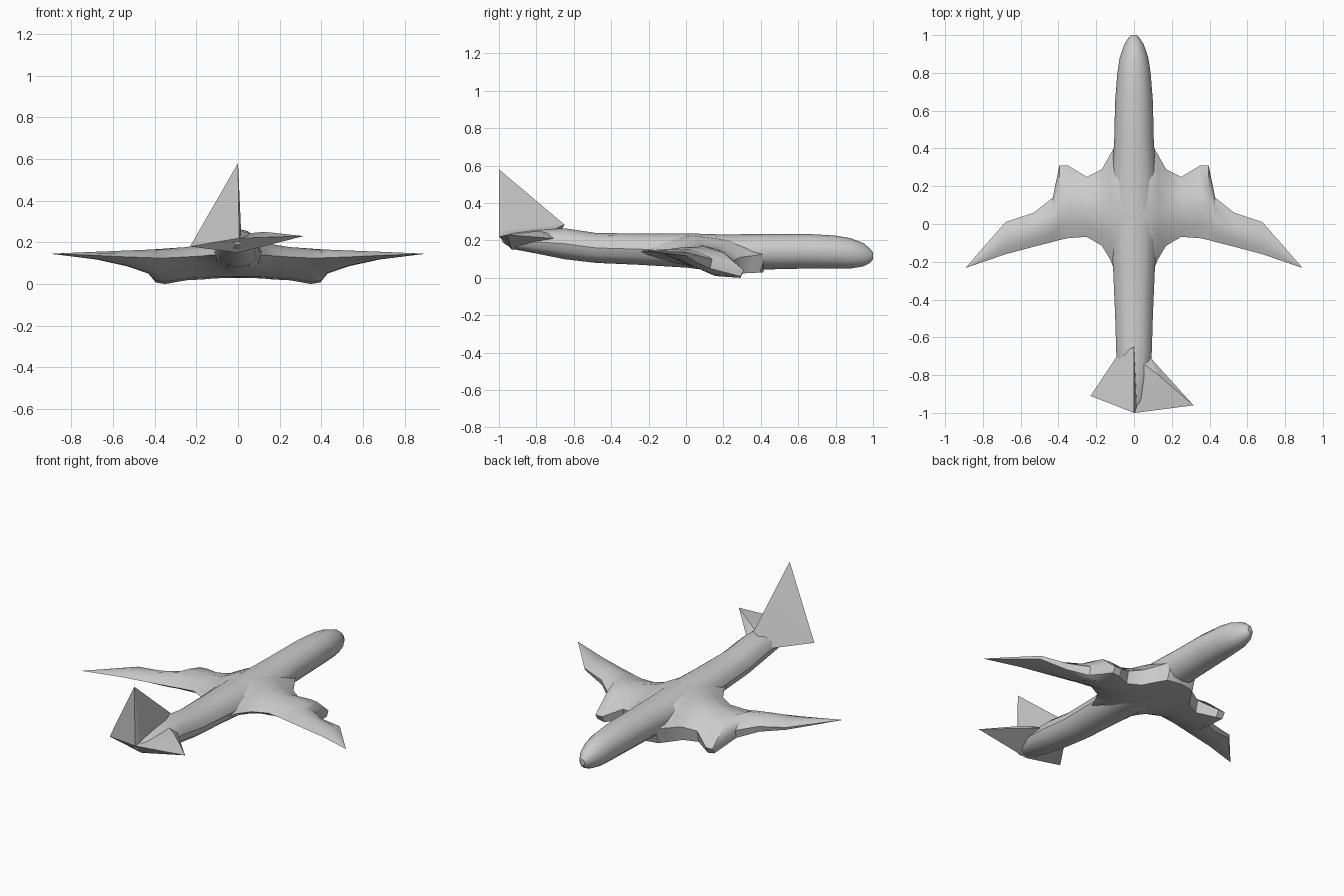
import bpy, bmesh, math
from mathutils import Vector

cube = bpy.data.objects.get("Cube")
if cube:
    bpy.data.objects.remove(cube, do_unlink=True)

grey = bpy.data.materials.new("light grey")
grey.use_nodes = True
colour = (0.6, 0.6, 0.6, 1)
grey.diffuse_color = colour
grey.node_tree.nodes["Principled BSDF"].inputs["Base Color"].default_value = colour


def finish(name, bm, angle):
    bmesh.ops.recalc_face_normals(bm, faces=bm.faces)
    mesh = bpy.data.meshes.new(name)
    bm.to_mesh(mesh)
    bm.free()
    mesh.materials.append(grey)
    obj = bpy.data.objects.new(name, mesh)
    bpy.context.collection.objects.link(obj)
    bpy.ops.object.select_all(action='DESELECT')
    obj.select_set(True)
    bpy.context.view_layer.objects.active = obj
    bpy.ops.object.shade_smooth_by_angle(angle=math.radians(angle))
    return obj


def loft(name, rings, angle):
    """Skin a row of closed rings and cap both ends."""
    bm = bmesh.new()
    rows = [[bm.verts.new(p) for p in ring] for ring in rings]
    n = len(rows[0])
    for a, b in zip(rows, rows[1:]):
        for i in range(n):
            j = (i + 1) % n
            bm.faces.new((a[i], a[j], b[j], b[i]))
    bm.faces.new(rows[0])
    bm.faces.new(rows[-1])
    bmesh.ops.remove_doubles(bm, verts=bm.verts, dist=0.0005)
    return finish(name, bm, angle)


def hull(name, points):
    bm = bmesh.new()
    for p in points:
        bm.verts.new(p)
    out = bmesh.ops.convex_hull(bm, input=bm.verts)
    loose = {v for v in out["geom_interior"] if isinstance(v, bmesh.types.BMVert)}
    bmesh.ops.delete(bm, geom=list(loose), context='VERTS')
    return finish(name, bm, 10)


# Fuselage: y, half width, bottom, top
body = [
    (-0.98, 0.02, 0.19, 0.225), (-0.93, 0.06, 0.155, 0.24),
    (-0.8, 0.09, 0.13, 0.255), (-0.65, 0.095, 0.1, 0.265),
    (-0.48, 0.1, 0.08, 0.24), (-0.25, 0.11, 0.07, 0.237),
    (0.0, 0.125, 0.055, 0.238), (0.2, 0.125, 0.03, 0.232),
    (0.43, 0.105, 0.045, 0.235), (0.65, 0.1, 0.05, 0.235),
    (0.8, 0.088, 0.05, 0.226), (0.88, 0.076, 0.05, 0.212),
    (0.95, 0.052, 0.062, 0.185), (0.985, 0.03, 0.08, 0.155),
    (1.0, 0.015, 0.1, 0.135)]
rings = []
for y, w, low, top in body:
    mid, h = (low + top) / 2, (top - low) / 2
    turns = [2 * math.pi * k / 12 for k in range(12)]
    rings.append([(w * math.cos(t), y, mid + h * math.sin(t)) for t in turns])
loft("fuselage", rings, 35)

# Wing half with engine bulge: x, front y, back y, front z, back z, top, bottom
half = [
    (0.0, 0.45, -0.32, 0.13, 0.14, 0.236, 0.028),
    (0.09, 0.43, -0.28, 0.13, 0.14, 0.225, 0.028),
    (0.125, 0.37, -0.19, 0.12, 0.14, 0.21, 0.026),
    (0.17, 0.29, -0.115, 0.11, 0.135, 0.19, 0.022),
    (0.25, 0.25, -0.068, 0.09, 0.13, 0.177, 0.018),
    (0.35, 0.31, -0.075, 0.04, 0.125, 0.17, 0.0),
    (0.395, 0.31, -0.085, 0.04, 0.125, 0.167, 0.008),
    (0.43, 0.14, -0.095, 0.1, 0.127, 0.165, 0.05),
    (0.53, 0.06, -0.12, 0.12, 0.13, 0.161, 0.085),
    (0.68, 0.01, -0.16, 0.135, 0.137, 0.155, 0.118),
    (0.89, -0.23, -0.232, 0.145, 0.145, 0.146, 0.144)]


def wing_ring(side, row):
    x, front, back, fz, bz, top, low = row

    def at(t, z):
        return (side * x, front + (back - front) * t, z)
    return [at(0, fz), at(0.28, fz + (top - fz) * 0.75), at(0.55, top),
            at(0.8, bz + (top - bz) * 0.6), at(1, bz),
            at(0.75, low + (bz - low) * 0.55), at(0.4, low + (bz - low) * 0.08),
            at(0.05, low)]


stations = [wing_ring(-1, r) for r in reversed(half)] + [wing_ring(1, r) for r in half[1:]]
loft("wings_with_engines", stations, 35)

# Tail: fin joined to one tailplane by sloping sides, and the other tailplane
tail_end = (0.005, -1, 0.22)
keel = (0, -0.93, 0.15)
hull("fin_and_right_tailplane", [
    (0, -1, 0.58), (0, -0.65, 0.285), (-0.23, -0.91, 0.18),
    (0.015, -0.97, 0.25), (-0.09, -0.7, 0.19), tail_end, keel])
hull("left_tailplane", [
    (0.315, -0.96, 0.23), (0.13, -0.8, 0.25), (0.08, -0.7, 0.21),
    (0, -0.7, 0.24), tail_end, keel])
